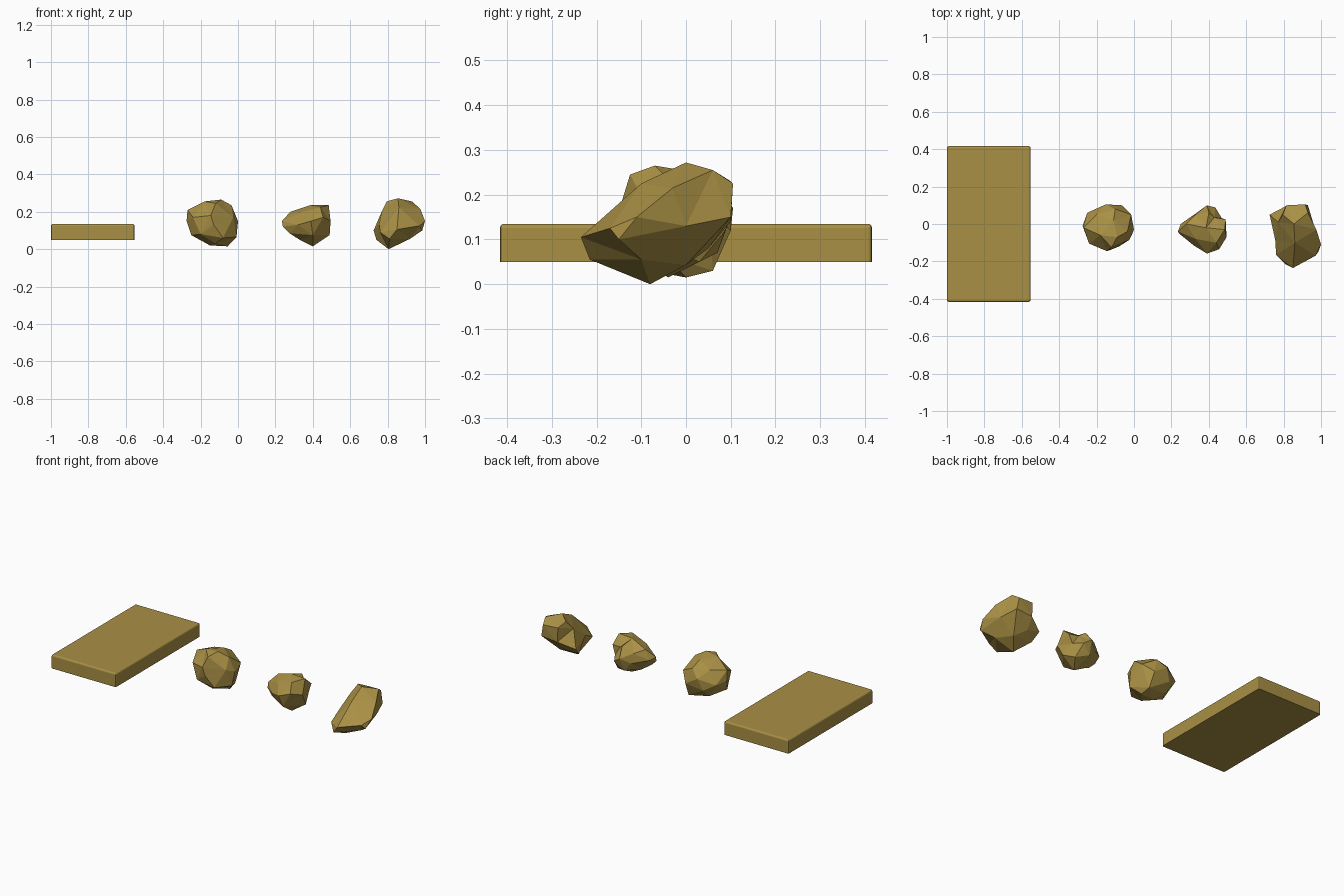
import bpy, bmesh
from mathutils import Vector

mat = bpy.data.materials.new("gold_brown")
mat.diffuse_color = (0.40, 0.28, 0.06, 1)


def finish(name, bm):
    bmesh.ops.recalc_face_normals(bm, faces=bm.faces)
    me = bpy.data.meshes.new(name)
    bm.to_mesh(me)
    bm.free()
    me.materials.append(mat)
    ob = bpy.data.objects.new(name, me)
    bpy.context.collection.objects.link(ob)
    return ob


def rock(name, centre, pts):
    # Hull the directions on a sphere, then restore radii so dents are kept
    c = Vector(centre)
    bm = bmesh.new()
    real = {}
    for p in pts:
        v = bm.verts.new((Vector(p) - c).normalized())
        real[v] = Vector(p)
    bmesh.ops.convex_hull(bm, input=list(bm.verts))
    for v in bm.verts:
        v.co = real[v]
    return finish(name, bm)


# Flat slab with rounded top rim and slightly eased corners
bm = bmesh.new()
bmesh.ops.create_cube(bm, size=1)
for v in bm.verts:
    v.co = Vector((-0.7765 + v.co.x * 0.447, v.co.y * 0.832, 0.0925 + v.co.z * 0.085))
upright = [e for e in bm.edges if abs(e.verts[0].co.z - e.verts[1].co.z) > 0.01]
bmesh.ops.bevel(bm, geom=upright, offset=0.008, segments=2, profile=0.5, affect='EDGES')
rim = [e for e in bm.edges if all(v.co.z > 0.13 for v in e.verts)]
bmesh.ops.bevel(bm, geom=rim, offset=0.018, segments=3, profile=0.5, affect='EDGES',
                clamp_overlap=True)
finish("slab", bm)

# Round nugget
rock("round_nugget", (-0.14, -0.02, 0.14), [
    (-.18, -.06, .255), (-.09, -.07, .265), (-.035, -.04, .235), (-.12, -.125, .245),
    (-.145, -.145, .18), (-.11, .02, .25), (-.27, -.02, .21), (-.275, -.01, .15),
    (-.25, .06, .14), (-.24, -.105, .17), (-.25, -.05, .075), (-.13, -.14, .13),
    (-.20, -.12, .08), (-.08, -.12, .06), (-.025, -.085, .17), (-.008, -.05, .065),
    (0, -.03, .15), (-.15, .105, .17), (-.065, .10, .12), (-.015, .05, .17),
    (-.18, .09, .10), (-.10, .08, .215), (-.20, .05, .22), (-.15, -.02, .02),
    (-.055, .0, .015), (-.06, .06, .03), (-.19, .04, .05), (-.12, -.08, .03)])

# Small dented nugget
rock("small_nugget", (0.375, -0.03, 0.13), [
    (.235, -.04, .15), (.24, -.05, .12), (.28, .0, .20), (.25, .0, .14),
    (.275, -.06, .085), (.385, -.02, .235), (.485, -.03, .235), (.44, -.10, .225),
    (.40, .06, .21), (.33, -.08, .195), (.39, -.158, .15), (.455, -.135, .17),
    (.32, -.115, .13), (.40, -.13, .075), (.49, .025, .185), (.495, -.07, .15),
    (.49, -.03, .075), (.47, .03, .13), (.39, .10, .15), (.435, .088, .12),
    (.335, .06, .12), (.43, .035, .19), (.33, .05, .18), (.38, .07, .07),
    (.40, -.04, .015), (.33, -.03, .05), (.45, .03, .05)])

# Long pointed nugget
rock("long_nugget", (0.86, -0.05, 0.14), [
    (.85, -.235, .105), (.81, -.215, .055), (.805, -.08, 0), (1.0, -.11, .15),
    (.985, -.15, .10), (.725, .05, .10), (.74, .0, .05), (.855, .0, .272),
    (.795, .05, .255), (.93, .06, .255), (.975, -.03, .215), (.815, .10, .23),
    (.915, .105, .225), (.82, .10, .14), (.93, .10, .15), (.77, .01, .205),
    (.755, -.085, .13), (.76, -.165, .09), (.97, -.17, .125), (.87, .0, .043),
    (.92, -.10, .055), (.86, -.10, .225), (.96, .0, .13), (.81, .05, .08)])
